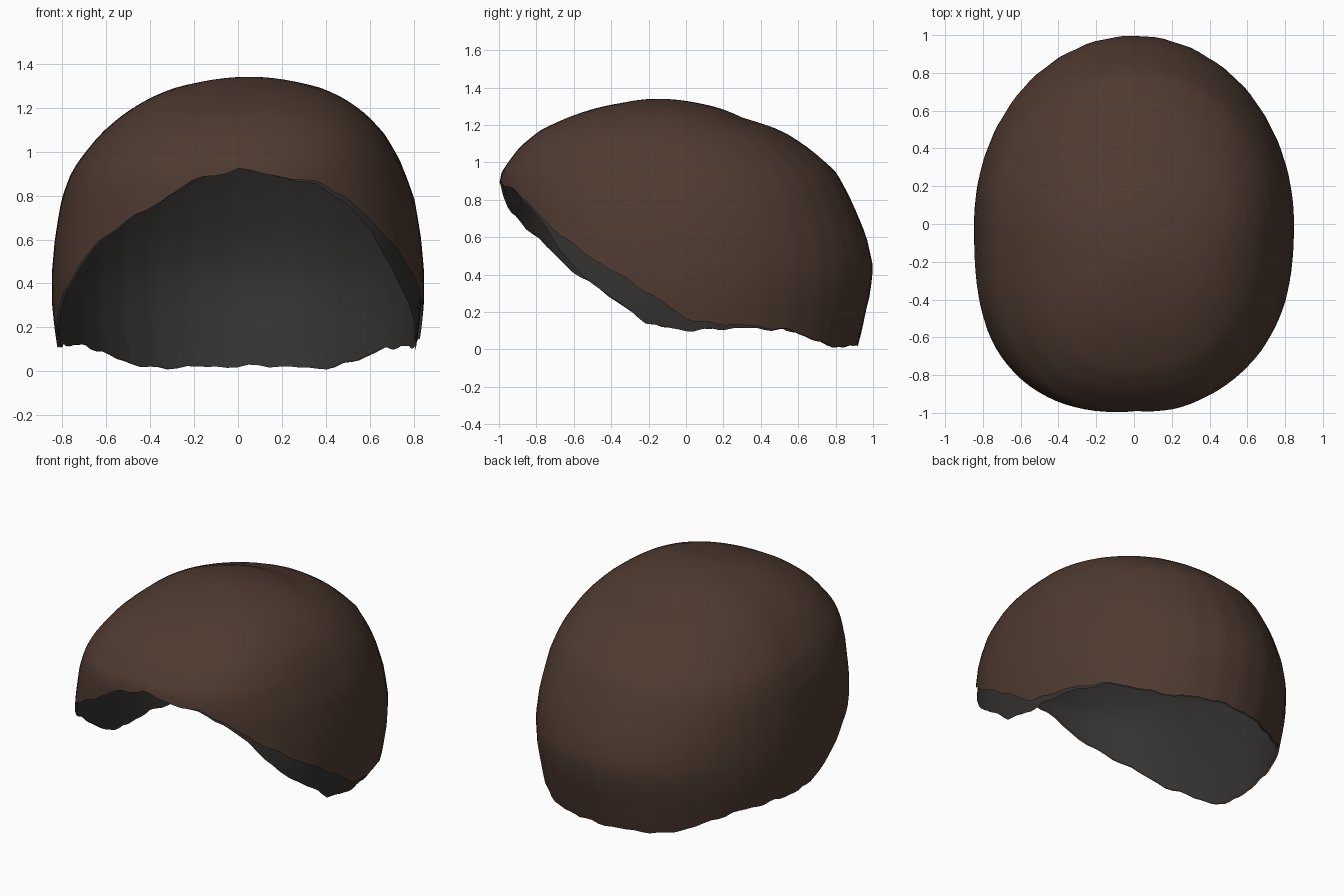
import bpy, bmesh
from math import sin, cos, pi, atan2, sqrt

if "Cube" in bpy.data.objects:
    bpy.data.objects.remove(bpy.data.objects["Cube"])

TOP = 1.34
# horizontal sections: z, front y, back y, half width
SECTIONS = [(1.34, -.15, -.15, 0), (1.32, -.33, .05, .2), (1.29, -.48, .18, .33),
            (1.24, -.63, .30, .445), (1.17, -.78, .51, .55), (1.08, -.89, .65, .645),
            (.95, -.985, .80, .735), (.88, -1, .84, .768), (.78, -1, .89, .803),
            (.6, -1, .965, .833), (.44, -1, 1, .847), (.3, -.99, .985, .845),
            (.2, -.98, .96, .835), (.1, -.97, .94, .82), (-.05, -.95, .90, .80)]
# lower edges as x, y, z, running back left > front > back right
LEFT = [(-.2, .9, .02), (-.45, .82, .015), (-.55, .75, .05), (-.7, .5, .12), (-.77, .2, .12),
        (-.81, 0, .105), (-.8, -.2, .14), (-.7, -.58, .43), (-.6, -.76, .6), (-.4, -.97, .75),
        (-.2, -.99, .87), (0, -1, .92), (.2, -.97, .885)]
HAIR_RIGHT = [(.4, -.92, .85), (.5, -.85, .785), (.6, -.74, .68), (.7, -.5, .51),
              (.78, -.2, .31), (.81, 0, .165), (.81, .1, .14), (.79, .3, .13)]
LINER_RIGHT = [(.4, -.92, .835), (.5, -.84, .76), (.58, -.74, .66), (.65, -.66, .54),
               (.7, -.57, .42), (.8, -.2, .135), (.81, 0, .1), (.79, .3, .115)]
BACK_RIGHT = [(.68, .6, .1), (.55, .75, .04), (.38, .85, .01), (.2, .9, .025)]


def lerp_table(rows, k):
    """Linear lookup in rows sorted by their first entry."""
    for a, b in zip(rows, rows[1:]):
        if k <= b[0]:
            f = max(0, (k - a[0]) / (b[0] - a[0]))
            return [p + (q - p) * f for p, q in zip(a[1:], b[1:])]
    return list(rows[-1][1:])


# sections keyed by sqrt of depth so the crown is round
PROFILE = [(sqrt(TOP - z), yf, yb, w) for z, yf, yb, w in SECTIONS]


def surface_point(a, z):
    yf, yb, w = lerp_table(PROFILE, sqrt(max(0, TOP - z)))
    lift = max(0, (z - .9) / (TOP - .9))
    xc, yc = .05 * lift, -.15 * lift
    dx, dy = sin(a), -cos(a)
    front = dy < 0
    depth = (yc - yf) if front else (yb - yc)
    p = (2.7 if dx < 0 else 2.35) if front else 2.0
    if w < 1e-6:
        return xc, yc, z
    r = (abs(dx / w) ** p + abs(dy / max(depth, 1e-6)) ** p) ** (-1 / p)
    # faint vertical strands at the back
    if not front:
        r *= 1 + .0025 * sin(34 * a) * dy * (1 - lift)
    return xc + r * dx, yc + r * dy, z


def shell(name, rim_points, color, inset=0.0, inward=False, n=120, m=32):
    """Open dome from the crown down to a wavy rim."""
    edge = [(atan2(x, -y), z) for x, y, z in rim_points]
    edge = [(edge[-1][0] - 2 * pi, edge[-1][1])] + edge + [(edge[0][0] + 2 * pi, edge[0][1])]
    bm = bmesh.new()
    crown = bm.verts.new(surface_point(0, TOP))
    rings = []
    for j in range(1, m + 1):
        ring = []
        for i in range(n):
            a = -pi + 2 * pi * i / n
            rim = lerp_table(edge, a)[0] + .005 * sin(23 * a) + .004 * sin(37 * a + 1)
            rim = max(rim, 0.0)
            z = rim + (TOP - rim) * cos(j / m * pi / 2)
            ring.append(bm.verts.new(surface_point(a, z)))
        rings.append(ring)
    for i in range(n):
        k = (i + 1) % n
        bm.faces.new((crown, rings[0][i], rings[0][k]))
        for u, v in zip(rings, rings[1:]):
            bm.faces.new((u[i], v[i], v[k], u[k]))
    bm.normal_update()
    if crown.link_faces[0].normal.z < 0:
        bmesh.ops.reverse_faces(bm, faces=bm.faces[:])
        bm.normal_update()
    for v in bm.verts:
        v.co.x -= v.normal.x * inset
        v.co.y -= v.normal.y * inset
        if v not in rings[-1]:
            v.co.z -= v.normal.z * inset
    if inward:
        bmesh.ops.reverse_faces(bm, faces=bm.faces[:])
    mesh = bpy.data.meshes.new(name)
    bm.to_mesh(mesh)
    bm.free()
    for poly in mesh.polygons:
        poly.use_smooth = True
    mat = bpy.data.materials.new(name + "_color")
    mat.diffuse_color = color
    mat.use_nodes = True
    mat.node_tree.nodes["Principled BSDF"].inputs["Base Color"].default_value = mat.diffuse_color
    mesh.materials.append(mat)
    bpy.context.collection.objects.link(bpy.data.objects.new(name, mesh))


# brown hair outside, dark grey liner inside that hangs lower on the right
shell("hair_cap", LEFT + HAIR_RIGHT + BACK_RIGHT, (.078, .043, .03, 1))
shell("inner_liner", LEFT + LINER_RIGHT + BACK_RIGHT, (.035, .033, .031, 1),
      inset=.012, inward=True)
